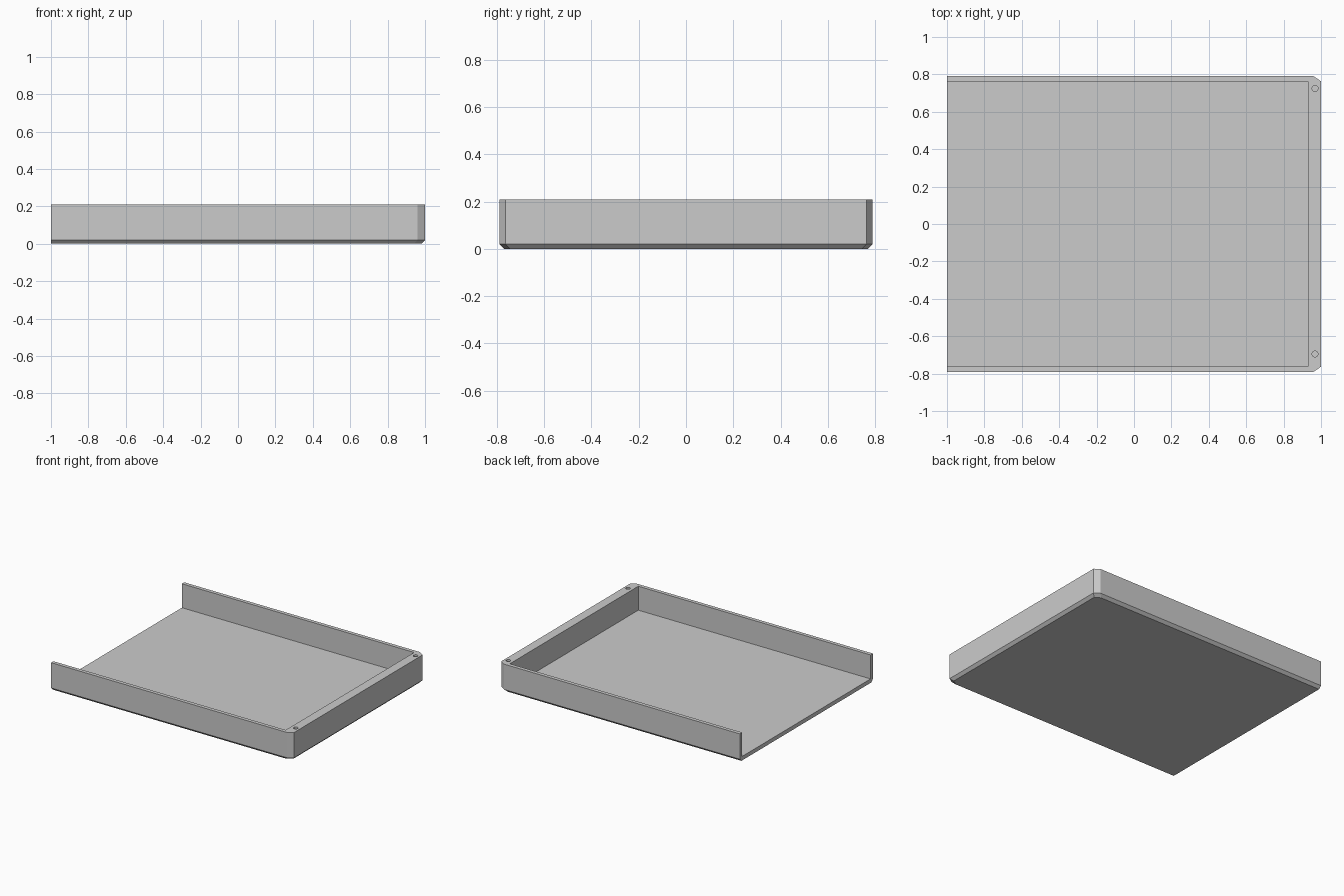
import bpy, bmesh, math

cube = bpy.data.objects.get("Cube")
if cube:
    bpy.data.objects.remove(cube, do_unlink=True)

grey = bpy.data.materials.new("plain grey")
grey.use_nodes = True
colour = (0.6, 0.6, 0.6, 1)
grey.diffuse_color = colour
grey.node_tree.nodes["Principled BSDF"].inputs["Base Color"].default_value = colour

W, D, H = 1.0, 0.79, 0.21      # half length, half depth, height
CHAMFER, FLOOR = 0.02, 0.03


def outline(inset):
    """Plan outline with the two corners of the closed end cut off."""
    x, y = W - inset, D - inset
    return [(-W, -y), (x - 0.04, -y), (x, -y + 0.027),
            (x, y - 0.027), (x - 0.04, y), (-W, y)]


def loft(name, levels):
    """Solid through plan outlines stacked at increasing heights."""
    bm = bmesh.new()
    rings = [[bm.verts.new((x, y, z)) for x, y in pts] for pts, z in levels]
    n = len(rings[0])
    bm.faces.new(rings[0][::-1])
    bm.faces.new(rings[-1])
    for lo, hi in zip(rings, rings[1:]):
        for i in range(n):
            j = (i + 1) % n
            bm.faces.new((lo[i], lo[j], hi[j], hi[i]))
    bmesh.ops.recalc_face_normals(bm, faces=bm.faces)
    mesh = bpy.data.meshes.new(name)
    bm.to_mesh(mesh)
    bm.free()
    mesh.materials.append(grey)
    obj = bpy.data.objects.new(name, mesh)
    bpy.context.collection.objects.link(obj)
    return obj


def cut(target, cutter):
    mod = target.modifiers.new(cutter.name, 'BOOLEAN')
    mod.operation, mod.solver, mod.object = 'DIFFERENCE', 'EXACT', cutter
    cutter.hide_render = True
    cutter.hide_set(True)
    cutter.display_type = 'WIRE'


# Tray body with a bevelled underside
tray = loft("tray", [(outline(CHAMFER), 0), (outline(0), CHAMFER), (outline(0), H)])

# Hollow, running out through the open end
inner = [(-1.1, -0.762), (0.93, -0.762), (0.93, 0.762), (-1.1, 0.762)]
cut(tray, loft("hollow_cutter", [(inner, FLOOR), (inner, 0.3)]))

# Screw holes in the thick end wall
for name, y in (("back", 0.725), ("front", -0.695)):
    ring = [(0.968 + 0.016 * math.cos(a * math.tau / 24),
             y + 0.016 * math.sin(a * math.tau / 24)) for a in range(24)]
    cut(tray, loft(name + "_hole_cutter", [(ring, 0.1), (ring, 0.3)]))

# Bake the cuts and drop the cutters
bpy.context.view_layer.update()
final = bpy.data.meshes.new_from_object(
    tray.evaluated_get(bpy.context.evaluated_depsgraph_get()))
tray.modifiers.clear()
tray.data = final
for obj in list(bpy.context.scene.objects):
    if obj.name.endswith("_cutter"):
        bpy.data.objects.remove(obj, do_unlink=True)
